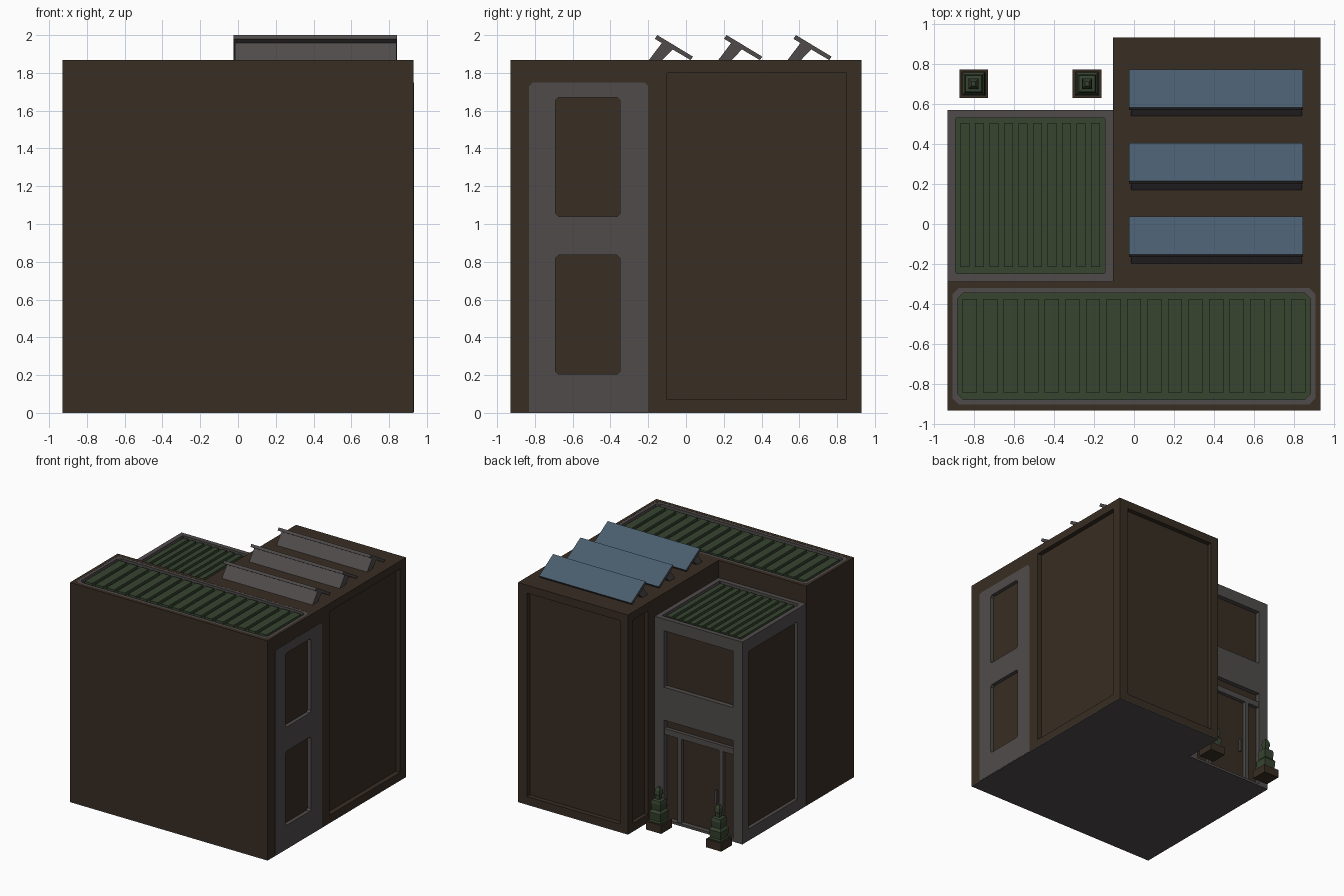
import bpy, bmesh, math

if "Cube" in bpy.data.objects:
    bpy.data.objects.remove(bpy.data.objects["Cube"])


def mat(name, r, g, b):
    m = bpy.data.materials.new(name)
    m.diffuse_color = (r, g, b, 1)
    m.use_nodes = True
    m.node_tree.nodes["Principled BSDF"].inputs["Base Color"].default_value = m.diffuse_color
    return m


BROWN = mat("brown_wall", 0.040, 0.027, 0.017)
GREY = mat("warm_grey_trim", 0.079, 0.071, 0.070)
GREEN = mat("dark_green", 0.038, 0.058, 0.030)
BLUE = mat("panel_blue", 0.066, 0.108, 0.155)


def finish(name, bm, *mats):
    bmesh.ops.recalc_face_normals(bm, faces=bm.faces)
    me = bpy.data.meshes.new(name)
    bm.to_mesh(me)
    bm.free()
    ob = bpy.data.objects.new(name, me)
    bpy.context.collection.objects.link(ob)
    for m in mats:
        if m:
            me.materials.append(m)
    return ob


def prism(name, pts, lo, hi, m=None, axis='z'):
    """Extrude a 2D outline along z (points x,y) or along x (points y,z)."""
    bm = bmesh.new()
    place = (lambda p, h: (p[0], p[1], h)) if axis == 'z' else (lambda p, h: (h, p[0], p[1]))
    a = [bm.verts.new(place(p, lo)) for p in pts]
    b = [bm.verts.new(place(p, hi)) for p in pts]
    bm.faces.new(a)
    bm.faces.new(b)
    n = len(pts)
    for i in range(n):
        j = (i + 1) % n
        bm.faces.new((a[i], a[j], b[j], b[i]))
    return finish(name, bm, m)


def box(name, x, y, z, m=None):
    return prism(name, [(x[0], y[0]), (x[1], y[0]), (x[1], y[1]), (x[0], y[1])], z[0], z[1], m)


def chamfered(u, v, c):
    """Rectangle outline with cut corners."""
    (a, b), (d, e) = u, v
    return [(a + c, d), (b - c, d), (b, d + c), (b, e - c),
            (b - c, e), (a + c, e), (a, e - c), (a, d + c)]


def cut(ob, cutter):
    cutter.hide_render = True
    mod = ob.modifiers.new("cut", 'BOOLEAN')
    mod.operation = 'DIFFERENCE'
    mod.solver = 'EXACT'
    mod.object = cutter
    bpy.context.view_layer.objects.active = ob
    bpy.ops.object.modifier_apply(modifier=mod.name)
    bpy.data.objects.remove(cutter, do_unlink=True)


def ribbed_roof(name, x, y, top, rim, ribs, width, first, rib_y, c=0.0):
    """Grey tray with a green floor and raised ribs."""
    outer = chamfered(x, y, c) if c else [(x[0], y[0]), (x[1], y[0]), (x[1], y[1]), (x[0], y[1])]
    ix, iy = (x[0] + rim, x[1] - rim), (y[0] + rim, y[1] - rim)
    tray = prism(name + "_rim", outer, top - 0.04, top, GREY)
    cut(tray, prism("cutter", chamfered(ix, iy, c * 0.7 + 0.005), top - 0.03, top + 0.1))
    box(name + "_floor", (ix[0] - 0.005, ix[1] + 0.005), (iy[0] - 0.005, iy[1] + 0.005),
        (top - 0.035, top - 0.024), GREEN)
    step = (first[1] - first[0] - width) / (ribs - 1)
    for i in range(ribs):
        a = first[0] + i * step
        box(f"{name}_rib_{i + 1}", (a, a + width), rib_y, (top - 0.028, top - 0.003), GREEN)


TOP = 1.868
# Foundation slab and the L-shaped main body
prism("foundation", [(-.93, -.93), (.93, -.93), (.93, .93), (-.105, .93), (-.105, .57), (-.93, .57)],
      0, 0.006, GREY)
body = prism("main_walls", [(-.93, -.93), (.93, -.93), (.93, .93), (-.105, .93), (-.105, -.288), (-.93, -.288)],
             0.006, TOP, BROWN)

# Recessed wall panels on the rear wing
PZ = (0.07, 1.80)
cut(body, box("cutter", (0.89, 1.1), (-0.10, 0.85), PZ))
cut(body, box("cutter", (-0.03, 0.845), (0.89, 1.1), PZ))
cut(body, box("cutter", (-0.2, -0.07), (0.66, 0.86), PZ))

# Tall window frame on the right side
frame = prism("side_window_frame",
              [(-.83, .004), (-.20, .004), (-.20, 1.73), (-.22, 1.75), (-.81, 1.75), (-.83, 1.73)],
              0.89, 0.932, GREY, 'x')
for z0, z1 in ((0.205, 0.835), (1.04, 1.67)):
    g = 0.003
    cut(body, box("cutter", (0.90, 1.1), (-.69 - g, -.35 + g), (z0 - g, z1 + g)))
    cut(frame, prism("cutter", chamfered((-.69, -.35), (z0, z1), 0.015), 0.8, 1.1, None, 'x'))

# Front ribbed roof, sunk into the main body
cut(body, prism("cutter", chamfered((-.905, .905), (-.90, -.32), 0.03), TOP - 0.04, 2.2))
ribbed_roof("front_roof", (-.905, .905), (-.90, -.32), TOP - 0.001, 0.025, 17, 0.072,
            (-.855, .855), (-.84, -.375), 0.03)

# Entrance block: grey shell with openings around a brown core
shell = box("entrance_shell", (-.93, -.105), (-.287, .57), (0.006, 1.69), GREY)
box("entrance_core", (-.90, -.12), (-.27, .53), (0.01, 1.66), BROWN)
cut(shell, box("cutter", (-1.1, -.895), (-.17, .49), (0.10, 1.61)))
cut(shell, box("cutter", (-.84, -.19), (.525, .8), (1.14, 1.62)))
cut(shell, box("cutter", (-.84, -.19), (.525, .8), (0.02, 0.86)))
ribbed_roof("entrance_roof", (-.93, -.105), (-.287, .57), 1.72, 0.04, 10, 0.045,
            (-.865, -.17), (-.215, .505))

# Door frame
box("door_lintel", (-.842, -.188), (.528, .56), (0.735, 0.785), GREY)
for i, x in enumerate((-.72, -.33)):
    box(f"door_post_{i + 1}", (x - .018, x + .018), (.528, .56), (0.015, 0.74), GREY)
box("door_handle", (-.67, -.655), (.528, .55), (0.27, 0.38), GREY)

# Tilted roof panels on slanted stands
for i in range(3):
    d = i * 0.367
    prism(f"panel_stand_{i + 1}",
          [(-.20 + d, TOP - .005), (-.13 + d, TOP - .005), (-.07 + d, 1.925), (-.125 + d, 1.962)],
          -0.015, 0.838, GREY, 'x')
    plate = prism(f"solar_panel_{i + 1}",
                  [(-.165 + d, 1.98), (-.152 + d, 2.0), (.037 + d, 1.886), (.024 + d, 1.868)],
                  -0.025, 0.843, GREY, 'x')
    plate.data.materials.append(BLUE)
    for p in plate.data.polygons:
        if p.normal.z > 0.7:
            p.material_index = 1

# Potted topiaries: square tiers stacked as (height, half width)
TIERS = [(.055, .057), (.075, .057), (.085, .05), (.15, .055), (.17, .04), (.225, .046), (.25, .04),
         (.255, .018), (.28, .018), (.30, .025), (.33, .022), (.355, .010)]
for i, x in enumerate((-.80, -.235)):
    y = 0.70
    pot = box(f"planter_{i + 1}", (x - .072, x + .072), (y - .072, y + .072), (0, 0.07), BROWN)
    cut(pot, box("cutter", (x - .058, x + .058), (y - .058, y + .058), (0.05, 0.2)))
    bm = bmesh.new()
    rings = [[bm.verts.new((x + sx * w, y + sy * w, z)) for sx, sy in ((-1, -1), (1, -1), (1, 1), (-1, 1))]
             for z, w in TIERS]
    bm.faces.new(rings[0])
    bm.faces.new(rings[-1])
    for a, b in zip(rings, rings[1:]):
        for k in range(4):
            bm.faces.new((a[k], a[(k + 1) % 4], b[(k + 1) % 4], b[k]))
    finish(f"topiary_{i + 1}", bm, GREEN)
